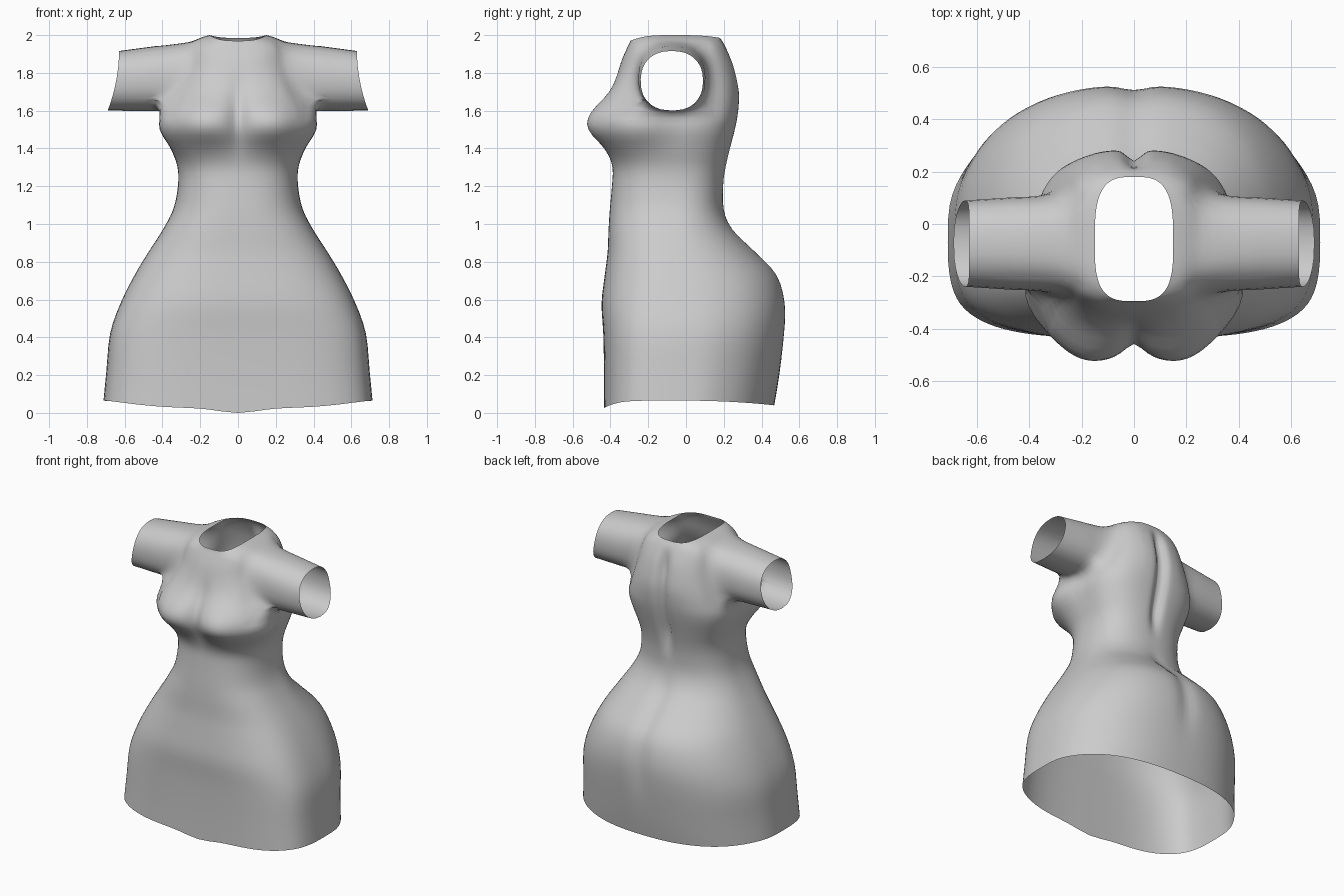
import bpy, bmesh
from math import sin, cos, pi, exp, atan2, copysign

if "Cube" in bpy.data.objects:
    bpy.data.objects.remove(bpy.data.objects["Cube"])

# Body profile: z, half width, front y, back y, front squareness, back squareness
KEYS = [
    (.065, .712, -.435, .467, 3.5, 2.4), (.22, .697, -.434, .495, 3.4, 2.4),
    (.42, .677, -.438, .522, 3.2, 2.45), (.58, .622, -.447, .526, 2.9, 2.45),
    (.73, .547, -.430, .484, 2.7, 2.4), (.85, .475, -.415, .374, 2.6, 2.3),
    (.97, .398, -.410, .252, 2.6, 2.3), (1.08, .342, -.403, .200, 2.5, 2.4),
    (1.20, .318, -.392, .198, 2.5, 2.5), (1.30, .320, -.388, .212, 2.5, 2.6),
    (1.40, .350, -.412, .235, 2.6, 2.7), (1.50, .378, -.445, .260, 2.8, 2.8),
    (1.59, .372, -.442, .277, 2.8, 2.8), (1.70, .330, -.390, .282, 2.7, 2.8),
    (1.82, .295, -.355, .258, 2.6, 2.8), (1.90, .280, -.330, .230, 2.7, 2.8),
    (1.955, .255, -.312, .207, 2.8, 2.8), (1.985, .200, -.300, .190, 3.0, 3.0),
    (2.0, .150, -.295, .180, 3.2, 3.2)]
SUB, COLS, CY = 3, 48, -.07


def smoothstep(a, b, v):
    t = max(0, min(1, (v - a) / (b - a)))
    return t * t * (3 - 2 * t)


def profile(r):
    k, t = divmod(r, SUB)
    t /= SUB
    last = len(KEYS) - 1
    p = [KEYS[max(0, min(last, k + d))] for d in (-1, 0, 1, 2)]
    return [b + .5 * t * (c - a + t * (2*a - 5*b + 4*c - d + t * (3*(b - c) + d - a)))
            for a, b, c, d in zip(*p)]


def body_point(r, i):
    z, a, front, back, nf, nb = profile(r)
    # columns packed towards the centre lines
    v = i / (COLS / 2) - 1
    t = copysign(pi / 2 * (1 - (1 - abs(v)) ** 1.3), v)
    s, c = sin(t), max(0, cos(t))
    n = nf + (nb - nf) * smoothstep(-.5, .5, s)
    x = a * c ** (2 / n) if 0 < i < COLS else 0
    d = abs(s) ** (2 / n)
    if s < 0:
        y = CY + (front - CY) * d
        # bust, fuller at the sides, with a centre crease
        g = exp(-((z - 1.525) / (.125 if z < 1.525 else .16)) ** 2)
        w = smoothstep(0, .5, -s)
        y -= .09 * g * w * exp(-((x - .2) / .21) ** 2)
        x += .05 * g * exp(-((y + .27) / .15) ** 2) * smoothstep(.1, .35, x)
        y += .03 * exp(-(x / .05) ** 2) * exp(-((z - 1.58) / .14) ** 2)
    else:
        y = CY + (back - CY) * d
        # spine and seat grooves
        y -= .042 * exp(-(x / .035) ** 2) * smoothstep(1.15, 1.4, z) * (1 - smoothstep(1.8, 1.98, z))
        y -= .02 * exp(-(x / .06) ** 2) * smoothstep(.25, .6, z) * (1 - smoothstep(.9, 1.1, z))
    # wavy hem and dipped neckline
    low = 1 - smoothstep(.06, .35, z)
    top = smoothstep(1.85, 2.0, z)
    dip = .04 * abs(s) ** 3 + .025 * exp(-(x / .14) ** 2) if s < 0 else .025 * s * s
    z -= low * dip + top * s * s * (.03 if s < 0 else .015)
    return x, y, z


bm = bmesh.new()
rows = (len(KEYS) - 1) * SUB
grid = [[bm.verts.new(body_point(r, i)) for i in range(COLS + 1)] for r in range(rows + 1)]

# Body skin, leaving a block open for the armhole
r0, r1, c0, c1 = 12 * SUB, 16 * SUB, COLS // 2 - 8, COLS // 2 + 7
for r in range(rows):
    for i in range(COLS):
        if not (r0 <= r < r1 and c0 <= i < c1):
            bm.faces.new((grid[r][i], grid[r][i+1], grid[r+1][i+1], grid[r+1][i]))
for r in range(r0 + 1, r1):
    for i in range(c0 + 1, c1):
        bm.verts.remove(grid[r][i])

# Round the armhole and loft the sleeve outwards
loop = ([grid[r0][i] for i in range(c0, c1)] + [grid[r][c1] for r in range(r0, r1)]
        + [grid[r1][i] for i in range(c1, c0, -1)] + [grid[r][c0] for r in range(r1, r0, -1)])
angles = [atan2((v.co.z - 1.775) / .185, (v.co.y + .075) / .2) for v in loop]


def squared(v):
    return copysign(abs(v) ** .88, v)


for v, t in zip(loop, angles):
    v.co.y += .75 * (-.075 + .2 * squared(cos(t)) - v.co.y)
    v.co.z += .75 * (1.782 + .185 * squared(sin(t)) - v.co.z)
root = [v.co.x for v in loop]
prev = loop
for j in range(1, 9):
    f = j / 8
    ring = []
    for t, x0 in zip(angles, root):
        s = squared(sin(t))
        end = .645 - .03 * s + .015 * s * s
        ring.append(bm.verts.new((x0 + (end - x0) * f,
                                  -.075 + (.19 - .025 * f) * squared(cos(t)),
                                  1.782 - .024 * f + (.184 - .026 * f) * s)))
    m = len(ring)
    for k in range(m):
        bm.faces.new((prev[k], prev[(k+1) % m], ring[(k+1) % m], ring[k]))
    prev = ring

# Blend the shoulder join
blend = [v for v in bm.verts if .15 < v.co.x < .42 and 1.57 < v.co.z < 1.975
         and v.co.y > -.37 and not v.is_boundary]
for _ in range(4):
    bmesh.ops.smooth_vert(bm, verts=blend, factor=.5, use_axis_x=True, use_axis_y=True, use_axis_z=True)

mesh = bpy.data.meshes.new("dress")
bm.to_mesh(mesh)
bm.free()
dress = bpy.data.objects.new("dress", mesh)
bpy.context.collection.objects.link(dress)
for p in mesh.polygons:
    p.use_smooth = True
mirror = dress.modifiers.new("mirror", 'MIRROR')
mirror.use_axis[0] = True
mirror.merge_threshold = .001
